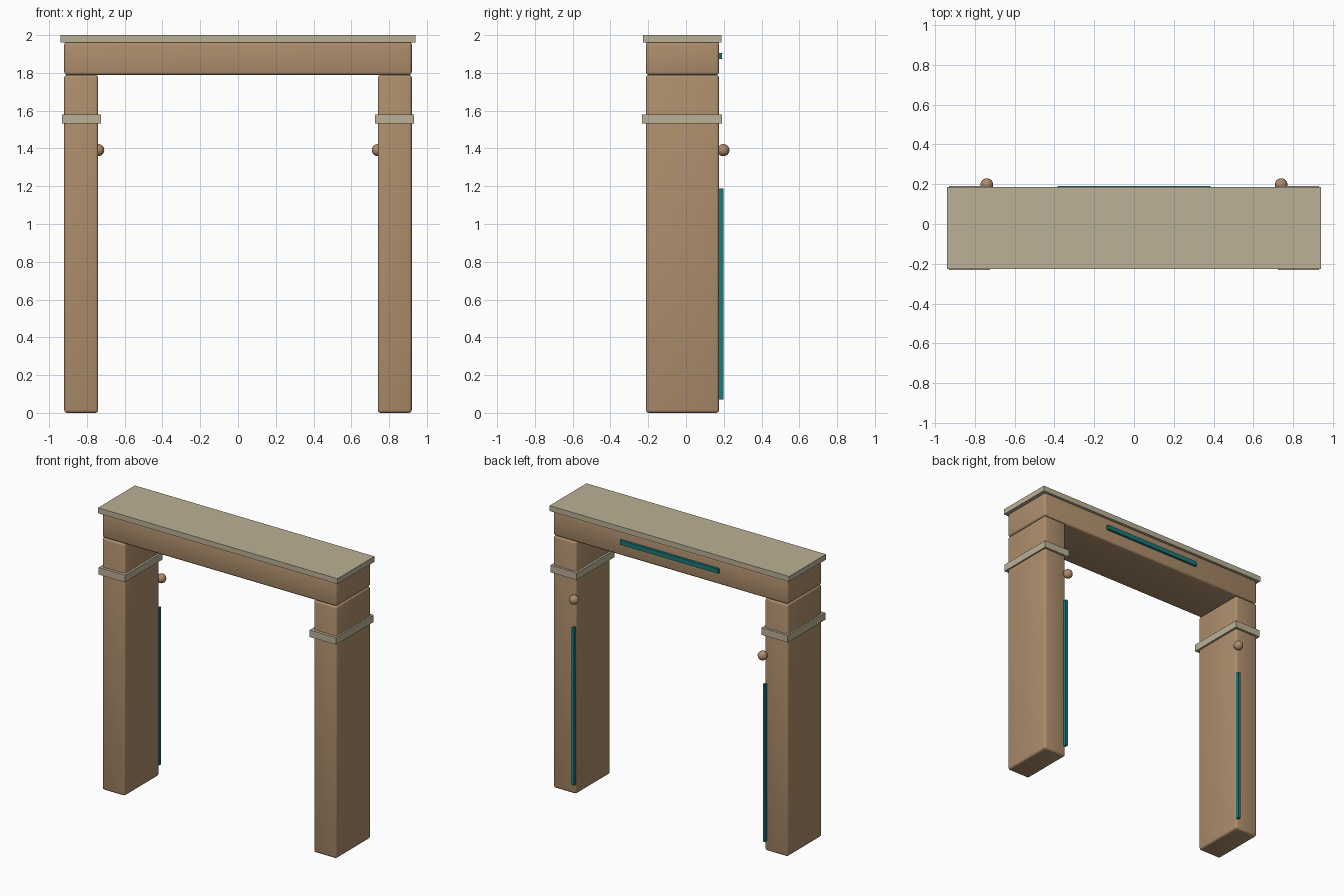
import bpy

if "Cube" in bpy.data.objects:
    bpy.data.objects.remove(bpy.data.objects["Cube"])


def material(name, color):
    m = bpy.data.materials.new(name)
    m.diffuse_color = (*color, 1)
    m.use_nodes = True
    m.node_tree.nodes["Principled BSDF"].inputs["Base Color"].default_value = m.diffuse_color
    return m


SANDSTONE = material("sandstone", (0.42, 0.27, 0.15))
PALE_STONE = material("pale stone", (0.50, 0.44, 0.31))
TEAL = material("teal", (0.012, 0.19, 0.19))
BRONZE = material("bronze", (0.42, 0.26, 0.155))


def box(name, x, y, z, mat, bevel=0.0):
    """Box spanning the (min, max) ranges, with optional rounded edges."""
    spans = (x, y, z)
    bpy.ops.mesh.primitive_cube_add(size=1, location=[(a + b) / 2 for a, b in spans])
    ob = bpy.context.object
    ob.name = name
    ob.scale = [b - a for a, b in spans]
    bpy.ops.object.transform_apply(location=False, rotation=False, scale=True)
    ob.data.materials.append(mat)
    if bevel:
        mod = ob.modifiers.new("rounded edges", "BEVEL")
        mod.width = bevel
        mod.segments = 3
        bpy.ops.object.modifier_apply(modifier=mod.name)
        bpy.ops.object.shade_smooth_by_angle()
    return ob


def side_span(side, a, b):
    return tuple(sorted((side * a, side * b)))


DEPTH = (-0.212, 0.175)

# Posts with their collars, knobs and upright strips on the back
for label, s in (("left", -1), ("right", 1)):
    box(label + "_post", side_span(s, 0.74, 0.92), DEPTH, (0, 1.789), SANDSTONE, 0.015)
    box(label + "_collar", side_span(s, 0.725, 0.931), (-0.232, 0.191), (1.531, 1.581), PALE_STONE)
    box(label + "_strip", side_span(s, 0.741, 0.759), (0.174, 0.198), (0.072, 1.188), TEAL)
    bpy.ops.mesh.primitive_uv_sphere_add(segments=24, ring_count=16, radius=0.032,
                                         location=(s * 0.74, 0.198, 1.391))
    knob = bpy.context.object
    knob.name = label + "_knob"
    knob.data.materials.append(BRONZE)
    bpy.ops.object.shade_smooth()

# Crossbeam, flat top slab and strip on the back of the beam
box("lintel", (-0.92, 0.92), DEPTH, (1.789, 1.965), SANDSTONE, 0.015)
box("top_slab", (-0.94, 0.94), (-0.227, 0.187), (1.962, 2.0), PALE_STONE)
box("lintel_strip", (-0.385, 0.385), (0.171, 0.191), (1.873, 1.905), TEAL)
